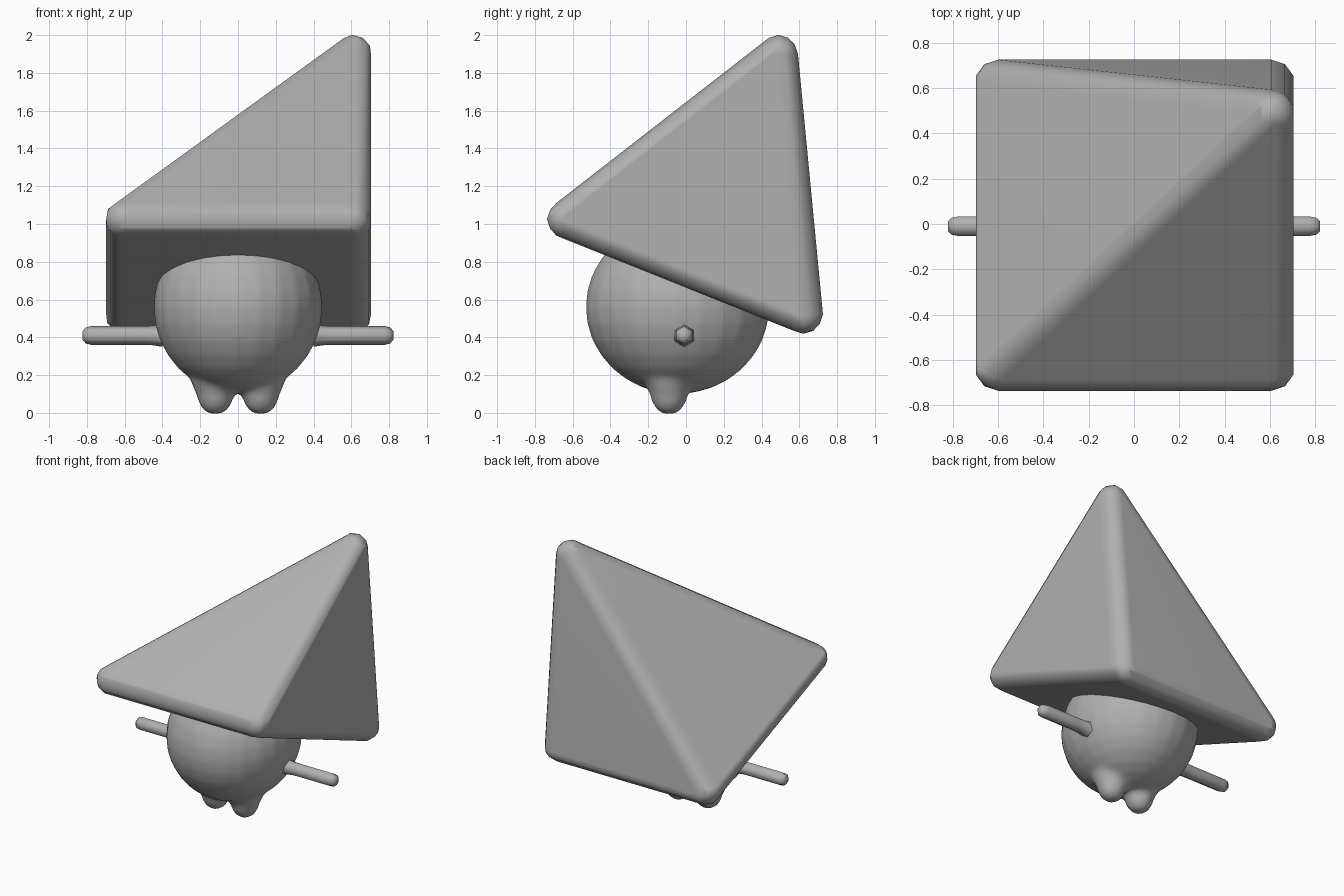
import bpy
import bmesh
import math
from mathutils import Matrix

if "Cube" in bpy.data.objects:
    bpy.data.objects.remove(bpy.data.objects["Cube"])

grey = bpy.data.materials.new("medium grey")
grey.diffuse_color = (0.435, 0.435, 0.435, 1)
grey.use_nodes = True
grey.node_tree.nodes["Principled BSDF"].inputs["Base Color"].default_value = grey.diffuse_color


def finish(name, bm, angle):
    """Turn a bmesh into a smooth shaded object."""
    bmesh.ops.recalc_face_normals(bm, faces=bm.faces)
    mesh = bpy.data.meshes.new(name)
    bm.to_mesh(mesh)
    bm.free()
    mesh.materials.append(grey)
    mesh.shade_smooth()
    mesh.set_sharp_from_angle(angle=math.radians(angle))
    obj = bpy.data.objects.new(name, mesh)
    bpy.context.collection.objects.link(obj)
    return obj


def lathe(bm, profile, sides, matrix):
    """Spin (radius, height) points around local z and cap both ends."""
    rings = []
    for r, h in profile:
        ring = []
        for i in range(sides):
            a = math.tau * i / sides
            co = matrix @ Matrix.Translation((r * math.cos(a), r * math.sin(a), h))
            ring.append(bm.verts.new(co.translation))
        rings.append(ring)
    for a, b in zip(rings, rings[1:]):
        for i in range(sides):
            j = (i + 1) % sides
            bm.faces.new((a[i], a[j], b[j], b[i]))
    bm.faces.new(rings[0][::-1])
    bm.faces.new(rings[-1])


# Pyramid hat: hull around one small ball per corner gives the rounded edges
corners = [(0.606, 0.49, 1.898)]
for x in (-0.6, 0.606):
    corners += [(x, -0.633, 1.025), (x, 0.622, 0.522)]
bm = bmesh.new()
for c in corners:
    bmesh.ops.create_icosphere(bm, subdivisions=2, radius=0.103,
                               matrix=Matrix.Translation(c))
hull = bmesh.ops.convex_hull(bm, input=bm.verts)
inside = {g for g in hull["geom_interior"] + hull["geom_unused"]
          if isinstance(g, bmesh.types.BMVert)}
bmesh.ops.delete(bm, geom=list(inside), context='VERTS')
hat = finish("pyramid_hat", bm, 60)
weighted = hat.modifiers.new("flat sides", 'WEIGHTED_NORMAL')
weighted.keep_sharp = True

# Round body with two stubby feet, melted together into one soft surface
bm = bmesh.new()
bmesh.ops.create_uvsphere(bm, u_segments=24, v_segments=16, radius=1)
bm.transform(Matrix.Translation((0, -0.045, 0.56))
             @ Matrix.Diagonal((0.447, 0.487, 0.46, 1)))
foot = [(0.035, -0.004), (0.062, 0.012), (0.088, 0.05), (0.102, 0.1),
        (0.125, 0.15), (0.14, 0.21), (0.05, 0.3)]
for s in (-1, 1):
    lathe(bm, foot, 16, Matrix.Translation((s * 0.12, -0.09, 0)))
body = finish("body_and_feet", bm, 180)
remesh = body.modifiers.new("melt", 'REMESH')
remesh.mode = 'VOXEL'
remesh.voxel_size = 0.02
remesh.use_smooth_shade = True
soften = body.modifiers.new("soften", 'SMOOTH')
soften.factor = 0.5
soften.iterations = 6

# Six sided arms, one per side
arm = [(0.06, 0.40), (0.052, 0.45), (0.05, 0.50), (0.05, 0.775),
       (0.043, 0.805), (0.024, 0.822)]
for side, s in (("left", -1), ("right", 1)):
    bm = bmesh.new()
    lathe(bm, arm, 6, Matrix.Translation((0, -0.01, 0.41))
          @ Matrix.Rotation(s * math.pi / 2, 4, 'Y'))
    finish(side + "_arm", bm, 65)
